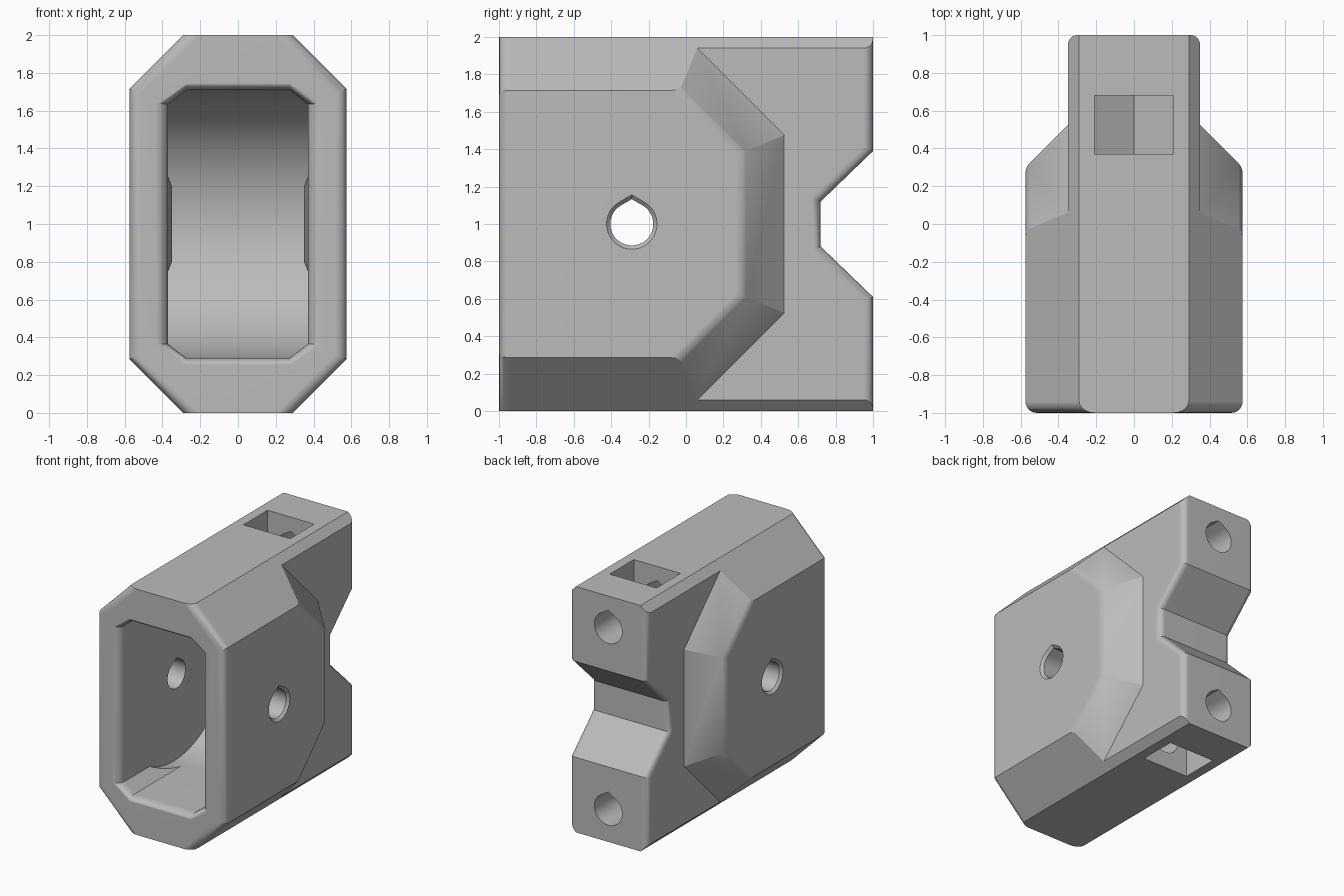
import bpy, bmesh, math

cube = bpy.data.objects.get("Cube")
if cube:
    bpy.data.objects.remove(cube, do_unlink=True)

grey = bpy.data.materials.new("plain grey")
grey.use_nodes = True
colour = (0.5, 0.5, 0.5, 1)
grey.diffuse_color = colour
grey.node_tree.nodes["Principled BSDF"].inputs["Base Color"].default_value = colour


def finish(bm, name):
    bmesh.ops.recalc_face_normals(bm, faces=bm.faces[:])
    mesh = bpy.data.meshes.new(name)
    bm.to_mesh(mesh)
    bm.free()
    ob = bpy.data.objects.new(name, mesh)
    bpy.context.collection.objects.link(ob)
    mesh.materials.append(grey)
    return ob


def loft_mesh(axis, rings):
    """Solid through (position, outline) rings along the x or y axis."""
    bm = bmesh.new()
    loops = []
    for pos, pts in rings:
        loops.append([bm.verts.new((pos, u, v) if axis == "x" else (u, pos, v)) for u, v in pts])
    for a, b in zip(loops, loops[1:]):
        for i in range(len(a)):
            j = (i + 1) % len(a)
            bm.faces.new((a[i], a[j], b[j], b[i]))
    bm.faces.new(loops[0])
    bm.faces.new(loops[-1])
    bmesh.ops.recalc_face_normals(bm, faces=bm.faces[:])
    return bm


def loft(name, axis, *rings):
    return finish(loft_mesh(axis, rings), name)


def combine(ob, other, operation):
    mod = ob.modifiers.new(operation.lower(), "BOOLEAN")
    mod.operation, mod.solver, mod.object = operation, "EXACT", other
    bpy.context.view_layer.objects.active = ob
    bpy.ops.object.modifier_apply(modifier=mod.name)
    bpy.data.objects.remove(other, do_unlink=True)


def circle(cu, cv, r, n=48):
    return [(cu + r * math.cos(math.tau * i / n), cv + r * math.sin(math.tau * i / n)) for i in range(n)]


def teardrop(cu, cv, r):
    """Round hole with a shallow peak on top."""
    pts = []
    for deg in list(range(120, 421, 10)):
        a = math.radians(deg)
        pts.append((cu + r * math.cos(a), cv + r * math.sin(a)))
    return pts + [(cu, cv + r / math.cos(math.radians(30)))]


def mirrored(half):
    """Mirror an outline about the vertical axis."""
    return half + [(-u, v) for u, v in reversed(half)]


# Wide front housing with chamfered corners and a tapered back
bm = bmesh.new()
levels = [(0.29, 0.085, 1.0, 0.085, 1.0),
          (0.35, 0.06, 0.94, 0.525, 0.475),
          (0.575, -0.033, 0.715, 0.30, 0.382)]
for x, y_top, h_top, y_mid, h_mid in levels:
    for sx in (-1, 1):
        for sz in (-1, 1):
            for y, h in ((-1, h_top), (y_top, h_top), (y_mid, h_mid)):
                bm.verts.new((sx * x, y, 1 + sz * h))
bmesh.ops.remove_doubles(bm, verts=bm.verts[:], dist=1e-4)
hull = bmesh.ops.convex_hull(bm, input=bm.verts[:])
bmesh.ops.delete(bm, geom=list({v for v in hull["geom_interior"] + hull["geom_unused"]
                                if isinstance(v, bmesh.types.BMVert)}), context="VERTS")
bmesh.ops.dissolve_limit(bm, angle_limit=math.radians(2), verts=bm.verts[:], edges=bm.edges[:])
front_edges = [e for e in bm.edges if all(v.co.y < -0.99 for v in e.verts)
               and abs(e.verts[0].co.z - e.verts[1].co.z) > 0.01]
bmesh.ops.bevel(bm, geom=front_edges, offset=0.06, segments=5, profile=0.5, affect="EDGES")
taper_edges = [e for e in bm.edges if all(v.co.y > -0.1 and abs(v.co.x) > 0.57 for v in e.verts)]
bmesh.ops.bevel(bm, geom=taper_edges, offset=0.03, segments=3, profile=0.5, affect="EDGES")
body = finish(bm, "housing")

# Narrow rear slab with a notch and rounded rear edges
side = [(-0.2, 0), (1, 0), (1, 0.61), (0.72, 0.88), (0.72, 1.12), (1, 1.39), (1, 2), (-0.2, 2)]
bm = loft_mesh("x", [(-0.35, side), (0.35, side)])
rear = [e for e in bm.edges if all(v.co.y > 0.5 for v in e.verts)
        and abs(e.verts[0].co.x - e.verts[1].co.x) < 0.01]
bmesh.ops.bevel(bm, geom=rear, offset=0.05, segments=5, profile=0.5, affect="EDGES")
slab = finish(bm, "rear_slab")
octagon = mirrored([(0.29, 0), (0.575, 0.285), (0.575, 1.715), (0.29, 2)])
combine(slab, loft("trim", "y", (-1.5, octagon), (1.5, octagon)), "INTERSECT")
combine(body, slab, "UNION")

# Round inner chamber
wheel = circle(-0.29, 1, 0.71, 96)
chamber = loft("chamber", "x", (-0.37, wheel), (0.37, wheel))


# Front opening with a rounded lip
def opening(x, h):
    return mirrored([(0.275, 1 - h), (x, 0.365), (x, 1.635), (0.275, 1 + h)])


lip = [(-1.01, opening(0.44, 0.745))]
for i in range(7):
    a = math.radians(15 * i)
    k = 1 - math.sin(a)
    lip.append((-1 + 0.07 * (1 - math.cos(a)), opening(0.37 + 0.07 * k, 0.709 + 0.036 * k)))
lip.append((-0.29, opening(0.37, 0.709)))
combine(chamber, loft("mouth", "y", *lip), "UNION")

# Low washer bosses are left standing inside the chamber
for s in (-1, 1):
    boss = loft("boss", "x", (s * 0.40, circle(-0.29, 1, 0.28)),
                (s * 0.37, circle(-0.29, 1, 0.25)), (s * 0.35, circle(-0.29, 1, 0.20)))
    combine(chamber, boss, "DIFFERENCE")
combine(body, chamber, "DIFFERENCE")

# Axle hole with countersunk ends
small, large = teardrop(-0.29, 1, 0.115), teardrop(-0.29, 1, 0.135)
combine(body, loft("axle_hole", "x", (-0.6, large), (-0.575, large), (-0.555, small),
                   (0.555, small), (0.575, large), (0.6, large)), "DIFFERENCE")

# Rear bolt holes and nut pockets, top and bottom
for s in (-1, 1):
    z = 1 + s * 0.74
    bore = teardrop(0, z, 0.125)
    combine(body, loft("bolt_hole", "y", (0.15, bore), (1.1, bore)), "DIFFERENCE")
    nut = mirrored([(0.21, 1 + s * 1.1), (0.21, z - s * 0.121)])
    nut.insert(2, (0, z - s * 0.243))
    combine(body, loft("nut_pocket", "y", (0.37, nut), (0.68, nut)), "DIFFERENCE")

# Smooth shading with crisp edges
body.data.materials.clear()
body.data.materials.append(grey)
for p in body.data.polygons:
    p.material_index = 0
bpy.ops.object.select_all(action="DESELECT")
body.select_set(True)
bpy.context.view_layer.objects.active = body
bpy.ops.object.shade_smooth_by_angle(angle=math.radians(30))
weighted = body.modifiers.new("weighted normals", "WEIGHTED_NORMAL")
weighted.keep_sharp = True
